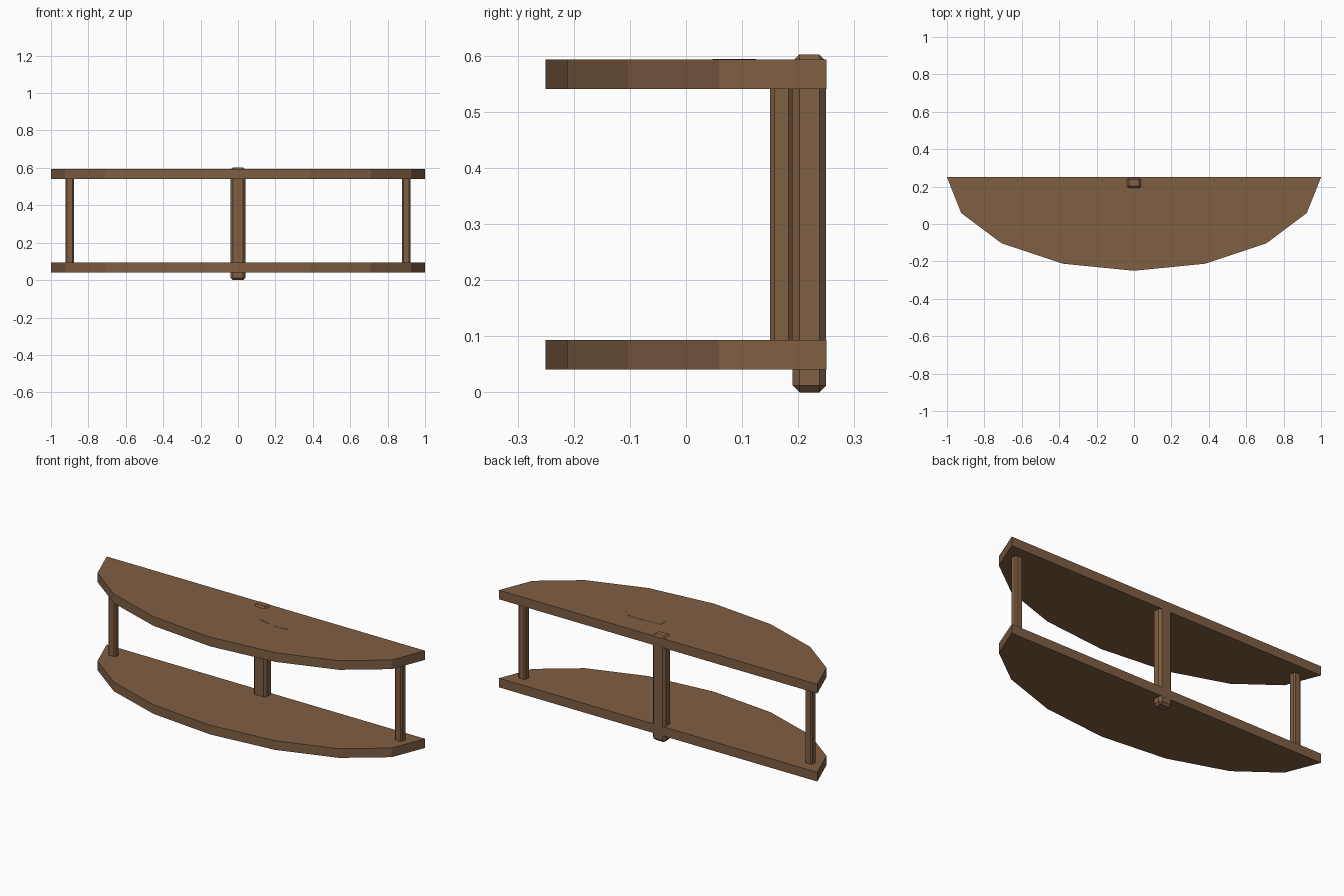
import bpy, bmesh, math

if "Cube" in bpy.data.objects:
    bpy.data.objects.remove(bpy.data.objects["Cube"])

wood = bpy.data.materials.new("brown_wood")
wood.diffuse_color = (0.216, 0.114, 0.056, 1)
wood.use_nodes = True
wood.node_tree.nodes["Principled BSDF"].inputs["Base Color"].default_value = wood.diffuse_color


def finish(bm, name):
    bmesh.ops.recalc_face_normals(bm, faces=bm.faces)
    me = bpy.data.meshes.new(name)
    bm.to_mesh(me)
    bm.free()
    me.materials.append(wood)
    ob = bpy.data.objects.new(name, me)
    bpy.context.collection.objects.link(ob)
    return ob


def plate(name, outline, z0, z1):
    """Extrude a flat outline from z0 up to z1."""
    bm = bmesh.new()
    face = bm.faces.new([bm.verts.new((x, y, z0)) for x, y in outline])
    ext = bmesh.ops.extrude_face_region(bm, geom=[face])
    verts = [v for v in ext["geom"] if isinstance(v, bmesh.types.BMVert)]
    bmesh.ops.translate(bm, verts=verts, vec=(0, 0, z1 - z0))
    return finish(bm, name)


def post(name, x, y, z0, z1, w, d, chamfer):
    """Box post with all edges chamfered."""
    bm = bmesh.new()
    bmesh.ops.create_cube(bm, size=1)
    for v in bm.verts:
        v.co = (x + v.co.x * w, y + v.co.y * d, (z0 + z1) / 2 + v.co.z * (z1 - z0))
    bmesh.ops.bevel(bm, geom=bm.edges[:], offset=chamfer, segments=1,
                    affect='EDGES', profile=0.5)
    return finish(bm, name)


# Half-ellipse shelves, eight segments along the front
half_round = [(math.cos(math.pi * k / 8), 0.25 - 0.5 * math.sin(math.pi * k / 8))
              for k in range(9)]
plate("lower_shelf", half_round, 0.041, 0.093)
plate("upper_shelf", half_round, 0.541, 0.593)

# Central back post runs through both shelves
post("centre_post", 0, 0.22, 0.0, 0.602, 0.08, 0.0598, 0.012)

# Side posts, ends buried in the shelves
for side, label in ((-1, "left"), (1, "right")):
    post(label + "_post", side * 0.9, 0.17, 0.06, 0.575, 0.046, 0.04, 0.0075)

# Wood knot on the upper shelf
knot = [(0.08, 0.115), (0.20, 0.125), (0.275, 0.12), (0.32, 0.088),
        (0.27, 0.055), (0.195, 0.047), (0.08, 0.075)]
plate("wood_knot", knot, 0.590, 0.594)
